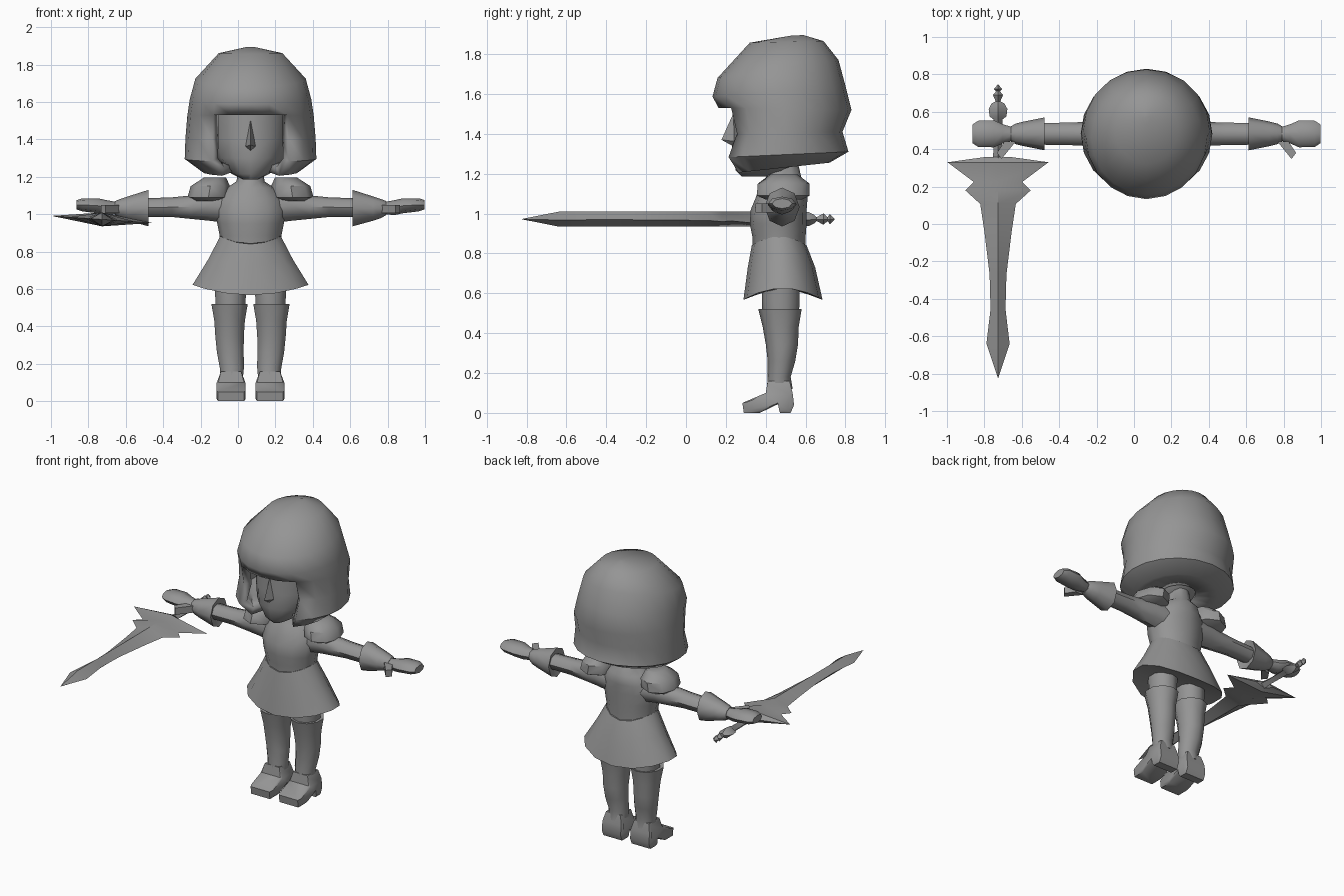
import bpy, bmesh, math
from mathutils import Vector

if "Cube" in bpy.data.objects:
    bpy.data.objects.remove(bpy.data.objects["Cube"])

CX = 0.067  # figure's centre line
grey = bpy.data.materials.new("plain_grey")
grey.diffuse_color = (0.3, 0.3, 0.3, 1)
grey.use_nodes = True
grey.node_tree.nodes["Principled BSDF"].inputs["Base Color"].default_value = grey.diffuse_color


def finish(name, bm, mirror=False, angle=45):
    bmesh.ops.recalc_face_normals(bm, faces=bm.faces)
    me = bpy.data.meshes.new(name)
    bm.to_mesh(me)
    bm.free()
    ob = bpy.data.objects.new(name, me)
    bpy.context.collection.objects.link(ob)
    ob.location.x = CX
    me.materials.append(grey)
    bpy.ops.object.select_all(action='DESELECT')
    ob.select_set(True)
    bpy.context.view_layer.objects.active = ob
    bpy.ops.object.shade_smooth_by_angle(angle=math.radians(angle))
    if mirror:
        ob.modifiers.new("mirror", 'MIRROR').use_mirror_merge = False
    return ob


def loft(rings, caps=(True, True), skip=None):
    """Skin a list of equal rings; skip(row, column) leaves a face out."""
    bm = bmesh.new()
    vs = [[bm.verts.new(p) for p in r] for r in rings]
    n = len(rings[0])
    for i in range(len(vs) - 1):
        for j in range(n):
            if not (skip and skip(i, j)):
                k = (j + 1) % n
                bm.faces.new((vs[i][j], vs[i][k], vs[i + 1][k], vs[i + 1][j]))
    if caps[0]:
        bm.faces.new(vs[0])
    if caps[1]:
        bm.faces.new(vs[-1])
    bmesh.ops.delete(bm, geom=[v for v in bm.verts if not v.link_faces], context='VERTS')
    return bm


def level(z, hw, yf, yb, n=12, cx=0, zb=None, dip=0):
    """Oval ring starting at the front; zb tilts it, dip lowers front and back."""
    pts = []
    for j in range(n):
        a = 2 * math.pi * j / n
        c = math.cos(a)
        zz = z if zb is None else z + (zb - z) * (1 - c) / 2
        pts.append((cx + hw * math.sin(a), (yf + yb) / 2 - (yb - yf) / 2 * c, zz - dip * c * c))
    return pts


def arm_ring(x, hy, lo, hi, n=8, y=0.482):
    return [(x, y + hy * math.cos(2 * math.pi * j / n),
             (lo + hi) / 2 + (hi - lo) / 2 * math.sin(2 * math.pi * j / n)) for j in range(n)]


# Bobbed hair: front z, half width, front y, back y, back z
hair = [(1.893, .02, .53, .59, 1.895), (1.857, .17, .32, .69, 1.865),
        (1.68, .295, .158, .765, 1.77), (1.587, .325, .133, .80, 1.64),
        (1.53, .338, .163, .83, 1.52), (1.40, .348, .20, .785, 1.41),
        (1.28, .352, .15, .815, 1.31), (1.2, .26, .215, .72, 1.255),
        (1.235, .11, .37, .60, 1.25)]
SEG = 20
bm = loft([level(z, hw, yf, yb, SEG, zb=zb) for z, hw, yf, yb, zb in hair], (True, False),
          lambda i, j: i >= 4 and j in (0, 1, SEG - 2, SEG - 1))
ob = finish("hair", bm)
sol = ob.modifiers.new("thickness", 'SOLIDIFY')
sol.thickness = 0.05
sol.offset = -1

# Head with a pointed chin
finish("head", loft([level(*r) for r in (
    (1.185, .04, .28, .40), (1.215, .10, .25, .52), (1.30, .18, .23, .62),
    (1.40, .205, .235, .68), (1.58, .21, .24, .68))]))

# Nose wedge
bm = bmesh.new()
for p in ((0, .245, 1.52), (0, .178, 1.37), (-.035, .26, 1.36), (.035, .26, 1.36), (0, .25, 1.33)):
    bm.verts.new(p)
bmesh.ops.convex_hull(bm, input=bm.verts)
finish("nose", bm, angle=30)

# Torso and neck
finish("torso", loft([level(*r) for r in (
    (.80, .165, .335, .60), (.885, .165, .333, .60), (.95, .178, .32, .605),
    (1.02, .19, .325, .605), (1.08, .175, .35, .61), (1.14, .13, .37, .61),
    (1.175, .075, .40, .58), (1.26, .065, .41, .56))]))

# Flared skirt
finish("skirt", loft([level(*r, n=14, dip=d) for r, d in (
    ((.885, .166, .33, .605), .045), ((.76, .232, .31, .648), .03),
    ((.625, .318, .288, .685), .058), ((.62, .10, .42, .55), 0))]), angle=50)

# Shoulder pads
finish("shoulder_pad", loft([level(z, hw, yf, yb, 8, cx=c) for z, hw, yf, yb, c in (
    (1.07, .075, .40, .58, .235), (1.09, .112, .355, .62, .225), (1.15, .105, .36, .62, .215),
    (1.195, .06, .42, .56, .19))]), mirror=True)

# Arms, flared cuffs and hands
finish("arm", loft([arm_ring(*r) for r in (
    (.10, .085, .95, 1.12), (.22, .078, .965, 1.13), (.32, .064, .975, 1.10),
    (.42, .06, .985, 1.09), (.56, .058, .985, 1.085))]), mirror=True)
finish("cuff", loft([arm_ring(*r) for r in (
    (.56, .05, .99, 1.08), (.545, .088, .935, 1.13), (.655, .066, .965, 1.095),
    (.70, .055, .98, 1.08), (.725, .04, .995, 1.07))]), mirror=True, angle=50)
finish("hand", loft([arm_ring(*r) for r in (
    (.715, .035, 1.0, 1.065), (.77, .052, .995, 1.075), (.815, .072, 1.005, 1.085),
    (.90, .07, 1.015, 1.085), (.93, .05, 1.025, 1.075))]), mirror=True)
bm = bmesh.new()
for x, y in ((.70, .44), (.76, .44), (.80, .38), (.775, .348)):
    for z in (1.005, 1.05):
        bm.verts.new((x, y, z))
bmesh.ops.convex_hull(bm, input=bm.verts)
finish("thumb", bm, mirror=True)

# Legs
finish("thigh", loft([level(*r, n=10, cx=.107) for r in (
    (.48, .082, .385, .565), (.56, .086, .38, .57), (.64, .09, .38, .57))]), mirror=True)
finish("boot_shaft", loft([level(*r, n=10, cx=c) for r, c in (
    ((.12, .062, .405, .535), .10), ((.18, .068, .41, .525), .10), ((.26, .075, .41, .548), .108),
    ((.345, .08, .40, .562), .112), ((.43, .086, .385, .565), .112),
    ((.52, .102, .363, .58), .112), ((.515, .07, .40, .55), .112))]), mirror=True)

# Heeled feet, narrower toward the ankle
side = [(.283, .05), (.29, 0), (.37, 0), (.464, .045), (.472, 0), (.525, 0),
        (.542, .04), (.535, .10), (.52, .16), (.41, .16), (.40, .10)]
rings = []
for s, k in ((-1, .8), (-1, 1), (1, 1), (1, .8)):
    rings.append([(.104 + s * (.08 if z < .11 else .062) * (1 if k == 1 else .98),
                   .44 + (y - .44) * (.85 + .15 * (k == 1)), .07 + (z - .07) * (.8 + .2 * (k == 1)))
                  for y, z in side])
for r, f in ((rings[1], .86), (rings[2], .86)):
    for i, p in enumerate(r):
        r[i] = (.104 + (p[0] - .104) * f, p[1], p[2])
finish("boot_foot", loft(rings), mirror=True, angle=50)


# Sword: diamond sections along y, tilted slightly
def sword_part(name, rows, angle=30):
    sx, sz = -.794, .972
    bm = loft([[(sx - hx, y, sz + .07 * hx), (sx, y, sz + hz),
                (sx + hx, y, sz - .07 * hx), (sx, y, sz - hz)] for y, hx, hz in rows])
    finish(name, bm, angle=angle)


sword_part("sword_blade", (
    (-.823, .001, .001), (-.64, .062, .037), (-.455, .04, .037), (-.27, .045, .037),
    (-.04, .073, .037), (.107, .095, .037), (.18, .175, .037), (.225, .13, .037),
    (.33, .27, .037), (.358, .07, .025)))
sword_part("sword_grip", (
    (.35, .028, .028), (.42, .022, .022), (.56, .025, .025), (.575, .045, .03),
    (.615, .05, .036), (.645, .034, .02), (.655, .012, .01), (.69, .027, .028),
    (.71, .01, .01), (.722, .022, .026), (.745, .002, .002)))
